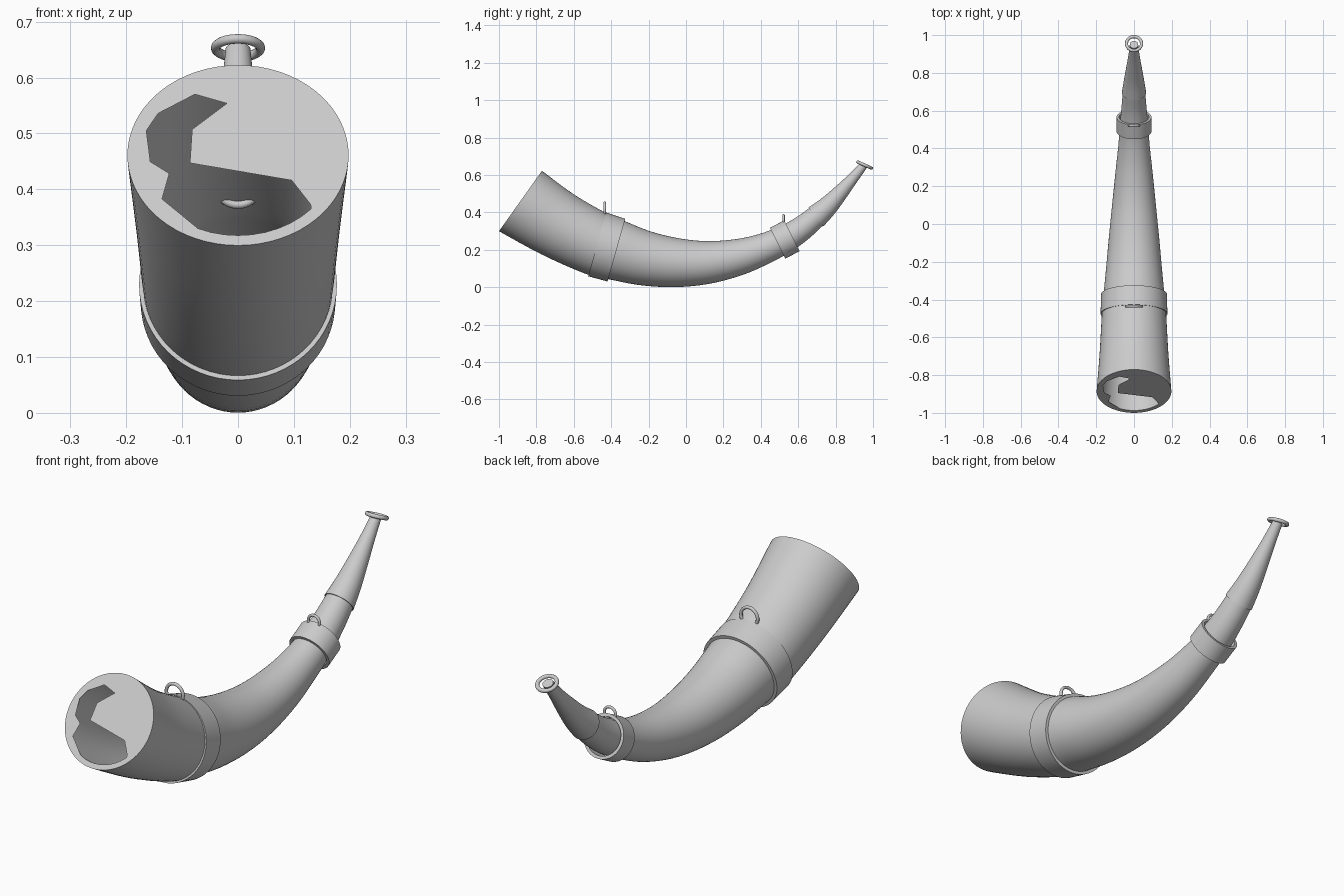
import bpy, bmesh, math
from mathutils import Vector

if "Cube" in bpy.data.objects:
    bpy.data.objects.remove(bpy.data.objects["Cube"])

SEG = 64
horn_grey = bpy.data.materials.new("horn grey")
horn_grey.diffuse_color = (0.6, 0.6, 0.6, 1)
horn_grey.use_nodes = True
horn_grey.node_tree.nodes["Principled BSDF"].inputs["Base Color"].default_value = horn_grey.diffuse_color


def finish(bm, name, recalc=True):
    if recalc:
        bmesh.ops.recalc_face_normals(bm, faces=bm.faces)
    me = bpy.data.meshes.new(name)
    bm.to_mesh(me)
    bm.free()
    me.materials.append(horn_grey)
    ob = bpy.data.objects.new(name, me)
    bpy.context.collection.objects.link(ob)
    bpy.ops.object.select_all(action='DESELECT')
    ob.select_set(True)
    bpy.context.view_layer.objects.active = ob
    bpy.ops.object.shade_smooth_by_angle(angle=math.radians(35))
    return ob


def frame(t):
    """Sideways and up vectors of a section whose axis t lies in the yz plane."""
    return Vector((1, 0, 0)), Vector((0, -t[1], t[0]))


def loft(name, rings, closed=False, caps=False):
    """Skin circles given as (centre yz, axis yz, radius)."""
    bm = bmesh.new()
    loops = []
    for c, t, r in rings:
        t = Vector(t).normalized()
        side, up = frame(t)
        o = Vector((0, c[0], c[1]))
        loops.append([bm.verts.new(o + r * (math.cos(a) * side + math.sin(a) * up))
                      for a in (2 * math.pi * i / SEG for i in range(SEG))])
    pairs = list(zip(loops, loops[1:])) + ([(loops[-1], loops[0])] if closed else [])
    for p, q in pairs:
        for i in range(SEG):
            j = (i + 1) % SEG
            bm.faces.new((p[i], p[j], q[j], q[i]))
    if caps:
        bm.faces.new(loops[-1])
    return finish(bm, name)


def smooth_path(stations, start, end, steps=4):
    """Catmull-Rom through (y, z, radius) stations, with fixed end axes."""
    p = [Vector(s) for s in stations]
    p = [2 * p[0] - p[1]] + p + [2 * p[-1] - p[-2]]
    pts = []
    for a, b, c, d in zip(p, p[1:], p[2:], p[3:]):
        for k in range(steps):
            t = k / steps
            pts.append(0.5 * (2 * b + (c - a) * t + (2 * a - 5 * b + 4 * c - d) * t * t
                              + (3 * b - a - 3 * c + d) * t ** 3))
    pts.append(p[-2])
    rings = []
    for i, q in enumerate(pts):
        t = pts[min(i + 1, len(pts) - 1)] - pts[max(i - 1, 0)]
        axis = start if i == 0 else end if i == len(pts) - 1 else (t.x, t.y)
        rings.append(((q.x, q.y), axis, q.z))
    return rings


def band(name, c0, c1, axis, r_in, r_out0, r_out1):
    loft(name, [(c0, axis, r_in), (c0, axis, r_out0), (c1, axis, r_out1), (c1, axis, r_in)],
         closed=True)


def torus(name, loc, rot_x, major, minor):
    bpy.ops.mesh.primitive_torus_add(location=loc, rotation=(rot_x, 0, 0), major_radius=major,
                                     minor_radius=minor, major_segments=40, minor_segments=12)
    ob = bpy.context.object
    ob.name = name
    ob.data.materials.append(horn_grey)
    bpy.ops.object.shade_smooth_by_angle(angle=math.radians(60))


# curved horn body with a hollow bore
MOUTH, MOUTH_AXIS, MOUTH_R = (-0.885, 0.461), (0.815, -0.58), 0.198
outer = smooth_path([(*MOUTH, MOUTH_R), (-0.685, 0.335, 0.182), (-0.475, 0.23, 0.17),
                     (-0.372, 0.198, 0.161), (-0.225, 0.156, 0.147), (-0.06, 0.132, 0.132),
                     (0.11, 0.132, 0.115), (0.277, 0.16, 0.098), (0.415, 0.205, 0.083),
                     (0.53, 0.258, 0.074), (0.62, 0.315, 0.066), (0.70, 0.38, 0.059)],
                    MOUTH_AXIS, (0.78, 0.62))
bore = [(c, t, r * 0.89) for c, t, r in outer]
loft("horn_body", outer)
loft("horn_bore", bore).data.flip_normals()

# mouth plate with a jagged opening
bm = bmesh.new()
side, up = frame(Vector(MOUTH_AXIS).normalized())
centre = Vector((0, *MOUTH))
rim = [(MOUTH_R * math.cos(2 * math.pi * i / SEG), MOUTH_R * math.sin(2 * math.pi * i / SEG))
       for i in range(SEG)]
arc = [(0.176 * math.cos(math.radians(a)), 0.176 * math.sin(math.radians(a)))
       for a in range(246, 326, 8)]
hole = [(-0.02, 0.114), (-0.077, 0.134), (-0.143, 0.092), (-0.164, 0.054), (-0.157, -0.014),
        (-0.123, -0.04), (-0.136, -0.096)] + arc + [(0.13, -0.108), (0.096, -0.055),
                                                   (-0.086, -0.017), (-0.082, 0.057)]
edges = []
for loop in (rim, hole):
    vs = [bm.verts.new(centre + u * side + v * up) for u, v in loop]
    edges += [bm.edges.new((a, b)) for a, b in zip(vs, vs[1:] + vs[:1])]
bmesh.ops.triangle_fill(bm, edges=edges, use_beauty=True)
bm.normal_update()
for f in bm.faces:
    if f.normal.y > 0:
        f.normal_flip()
finish(bm, "mouth_plate", recalc=False)

# metal-style bands
band("large_band", (-0.475, 0.229), (-0.372, 0.198), (0.962, -0.273), 0.16, 0.177, 0.174)
band("small_band", (0.49, 0.235), (0.566, 0.275), (0.894, 0.447), 0.079, 0.092, 0.092)

# strap rings
torus("large_strap_ring", (0, -0.435, 0.412), math.pi / 2, 0.04, 0.007)
torus("small_strap_ring", (0, 0.522, 0.358), math.pi / 2, 0.027, 0.006)

# mouthpiece with its lip ring
loft("mouthpiece", [((0.695, 0.376), (0.78, 0.62), 0.054)] +
     smooth_path([(0.695, 0.376, 0.064), (0.757, 0.432, 0.054), (0.823, 0.503, 0.042),
                  (0.89, 0.58, 0.03), (0.95, 0.652, 0.022)], (0.78, 0.62), (0.45, 0.89)),
     caps=True)
torus("lip_ring", (0, 0.955, 0.653), -math.radians(24), 0.04, 0.0085)
